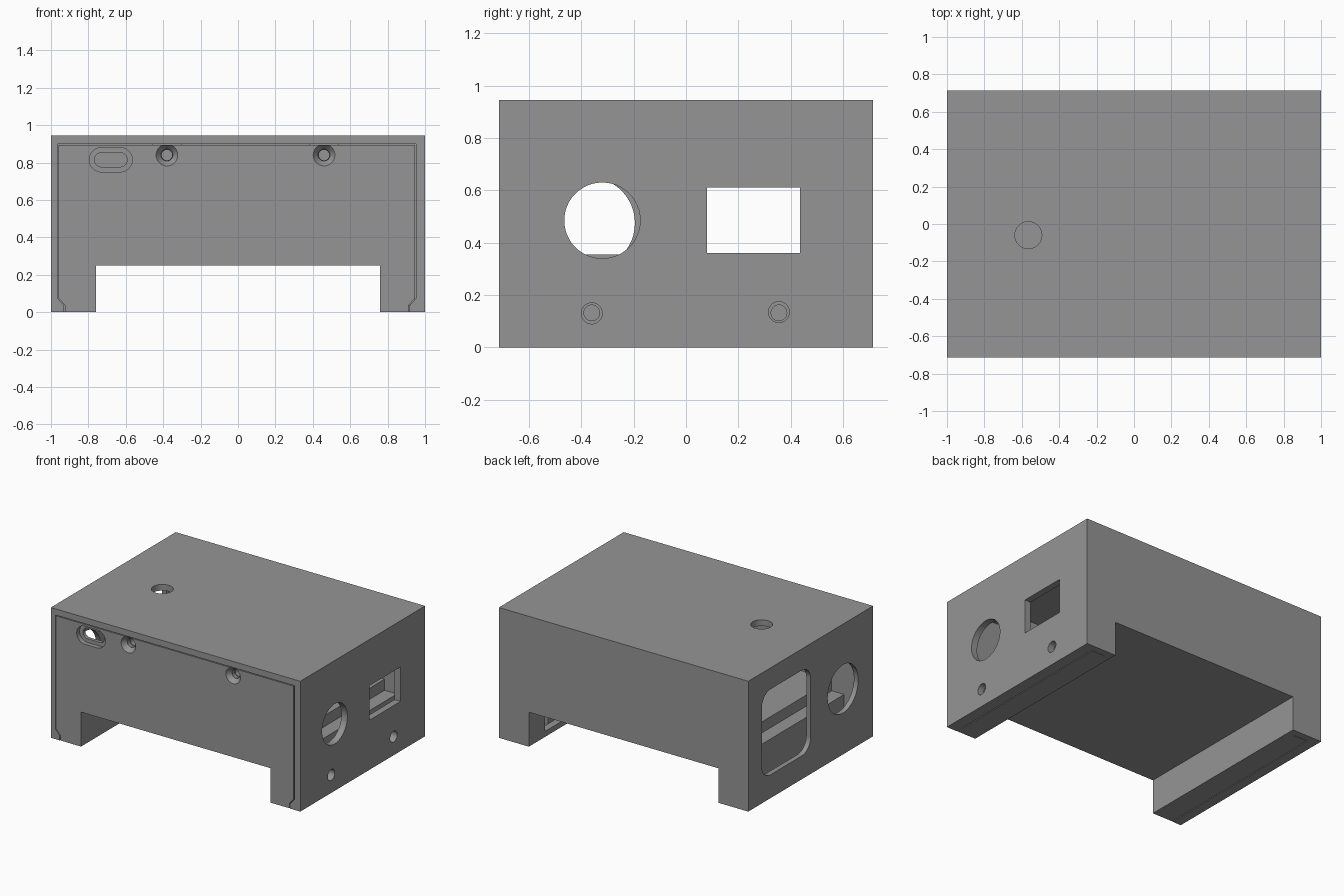
import bpy, bmesh, math

if "Cube" in bpy.data.objects:
    bpy.data.objects.remove(bpy.data.objects["Cube"])

grey = bpy.data.materials.new("plain grey")
grey.diffuse_color = (0.3, 0.3, 0.3, 1)
grey.use_nodes = True
grey.node_tree.nodes["Principled BSDF"].inputs["Base Color"].default_value = grey.diffuse_color


def prism(name, pts, axis, a, b, scale_b=None, helper=False):
    """Extrude a 2D profile along an axis from a to b. y: (x,z), x: (y,z), z: (x,y)."""
    def at(p, t):
        return {"x": (t, p[0], p[1]), "y": (p[0], t, p[1]), "z": (p[0], p[1], t)}[axis]
    bm = bmesh.new()
    va = [bm.verts.new(at(p, a)) for p in pts]
    vb = [bm.verts.new(at(p, b)) for p in (scale_b or pts)]
    n = len(pts)
    bm.faces.new(va)
    bm.faces.new(vb[::-1])
    for i in range(n):
        j = (i + 1) % n
        bm.faces.new((va[j], va[i], vb[i], vb[j]))
    bmesh.ops.recalc_face_normals(bm, faces=bm.faces)
    me = bpy.data.meshes.new(name)
    bm.to_mesh(me)
    bm.free()
    me.materials.append(grey)
    ob = bpy.data.objects.new(name, me)
    bpy.context.collection.objects.link(ob)
    ob.hide_render = helper
    return ob


def rect(u0, u1, v0, v1):
    return [(u0, v0), (u1, v0), (u1, v1), (u0, v1)]


def rounded(cu, cv, hu, hv, r, seg=12):
    """Rounded rectangle; a circle when hu = hv = r."""
    pts = []
    for k, (su, sv) in enumerate([(1, 1), (-1, 1), (-1, -1), (1, -1)]):
        for i in range(seg + 1):
            t = math.pi / 2 * (k + i / seg)
            p = (cu + su * (hu - r) + r * math.cos(t), cv + sv * (hv - r) + r * math.sin(t))
            if not pts or math.dist(p, pts[-1]) > 1e-5:
                pts.append(p)
    if math.dist(pts[0], pts[-1]) < 1e-5:
        pts.pop()
    return pts


def circle(cu, cv, r):
    return rounded(cu, cv, r, r, r)


def boolean(ob, others, op="DIFFERENCE"):
    """Apply each boolean and remove its helper."""
    for c in others:
        m = ob.modifiers.new("cut", "BOOLEAN")
        m.operation, m.object, m.solver = op, c, "EXACT"
        dg = bpy.context.evaluated_depsgraph_get()
        me = bpy.data.meshes.new_from_object(ob.evaluated_get(dg))
        ob.modifiers.clear()
        ob.data = me
        bpy.data.objects.remove(c)


def cut(pts, axis, a, b, scale_b=None):
    return prism("cutter", pts, axis, a, b, scale_b, True)


def inner_profile(g):
    """Opening of the shell with lips at the bottom, shrunk by g."""
    l, r, t = -0.965 + g, 0.952 - g, 0.9 - g
    return [(-0.93 + g, -0.0), (-0.93 + g, 0.035), (l, 0.075), (l, t),
            (r, t), (r, 0.075), (0.917 - g, 0.035), (0.917 - g, 0.0)]


NOTCH = rect(-0.76, 0.76, -0.1, 0.25)

# Outer shell: top, sides and back
shell = prism("outer_shell", rect(-1, 1, 0, 0.945), "y", -0.715, 0.715)
cavity = inner_profile(0)
cavity[0], cavity[-1] = (-0.93, -0.1), (0.917, -0.1)
boolean(shell, [
    cut(cavity, "y", -0.8, 0.665),
    cut(NOTCH, "y", -0.8, 0.8),
    cut(circle(-0.32, 0.485, 0.145), "x", 0.9, 1.1),
    cut(rect(0.08, 0.435, 0.36, 0.61), "x", 0.9, 1.1),
    cut(circle(-0.36, 0.13, 0.04), "x", 0.9, 1.1),
    cut(circle(0.355, 0.135, 0.04), "x", 0.9, 1.1),
    cut(circle(-0.37, 0.475, 0.175), "x", -1.1, -0.9),
    cut(rounded(0.28, 0.48, 0.28, 0.31, 0.1), "x", -1.1, -0.9),
    cut(circle(-0.565, -0.06, 0.072), "z", 0.85, 1.0),
])

# Front panel with countersunk screw holes and a cable slot
panel = prism("front_panel", inner_profile(0.006), "y", -0.713, -0.655)
holes = [cut(NOTCH, "y", -0.8, 0.8)]
for x in (-0.38, 0.46):
    holes += [cut(circle(x, 0.84, 0.058), "y", -0.7131, -0.68, circle(x, 0.84, 0.032)),
              cut(circle(x, 0.84, 0.03), "y", -0.72, -0.6)]
holes += [cut(rounded(-0.68, 0.815, 0.115, 0.065, 0.065), "y", -0.72, -0.68),
          cut(rounded(-0.68, 0.815, 0.087, 0.038, 0.038), "y", -0.72, -0.6)]
boolean(panel, holes)

# Screw bosses under the top, behind the panel
for side, x in (("left", -0.38), ("right", 0.46)):
    boss = prism(side + "_top_boss", rect(x - 0.08, x + 0.08, 0.76, 0.9), "y", -0.65, -0.5)
    boolean(boss, [cut(circle(x, 0.84, 0.028), "y", -0.7, -0.55)])

# Floor tray over the notch, with a raised deck
prism("tray_floor", rect(-0.81, 0.81, 0.25, 0.275), "y", -0.655, 0.665)
prism("raised_deck", rect(-0.71, 0.71, 0.275, 0.355), "y", -0.655, 0.665)

# Feet: inner wall and sole on each side
for side, s, edge in (("left", -1, 0.924), ("right", 1, 0.911)):
    wall = prism(side + "_foot_wall", rect(*sorted((s * 0.76, s * 0.81)), 0, 0.25),
                 "y", -0.655, 0.665)
    if s > 0:
        boolean(wall, [cut(rect(-0.53, 0.53, 0.04, 0.2), "x", 0.7, 0.9)])
    prism(side + "_foot_sole", rect(*sorted((s * 0.81, s * edge)), 0, 0.035),
          "y", -0.655, 0.66)

# Side screw bosses in the right foot
for place, y in (("front", -0.36), ("rear", 0.355)):
    boss = prism(place + "_foot_boss", rect(y - 0.07, y + 0.07, 0.035, 0.2), "x", 0.81, 0.945)
    boolean(boss, [cut(circle(y, 0.132, 0.03), "x", 0.84, 1.0)])

# Smooth round holes, keep edges sharp
for ob in list(bpy.context.scene.objects):
    bpy.ops.object.select_all(action="DESELECT")
    ob.select_set(True)
    bpy.context.view_layer.objects.active = ob
    bpy.ops.object.shade_smooth_by_angle(angle=math.radians(30))
